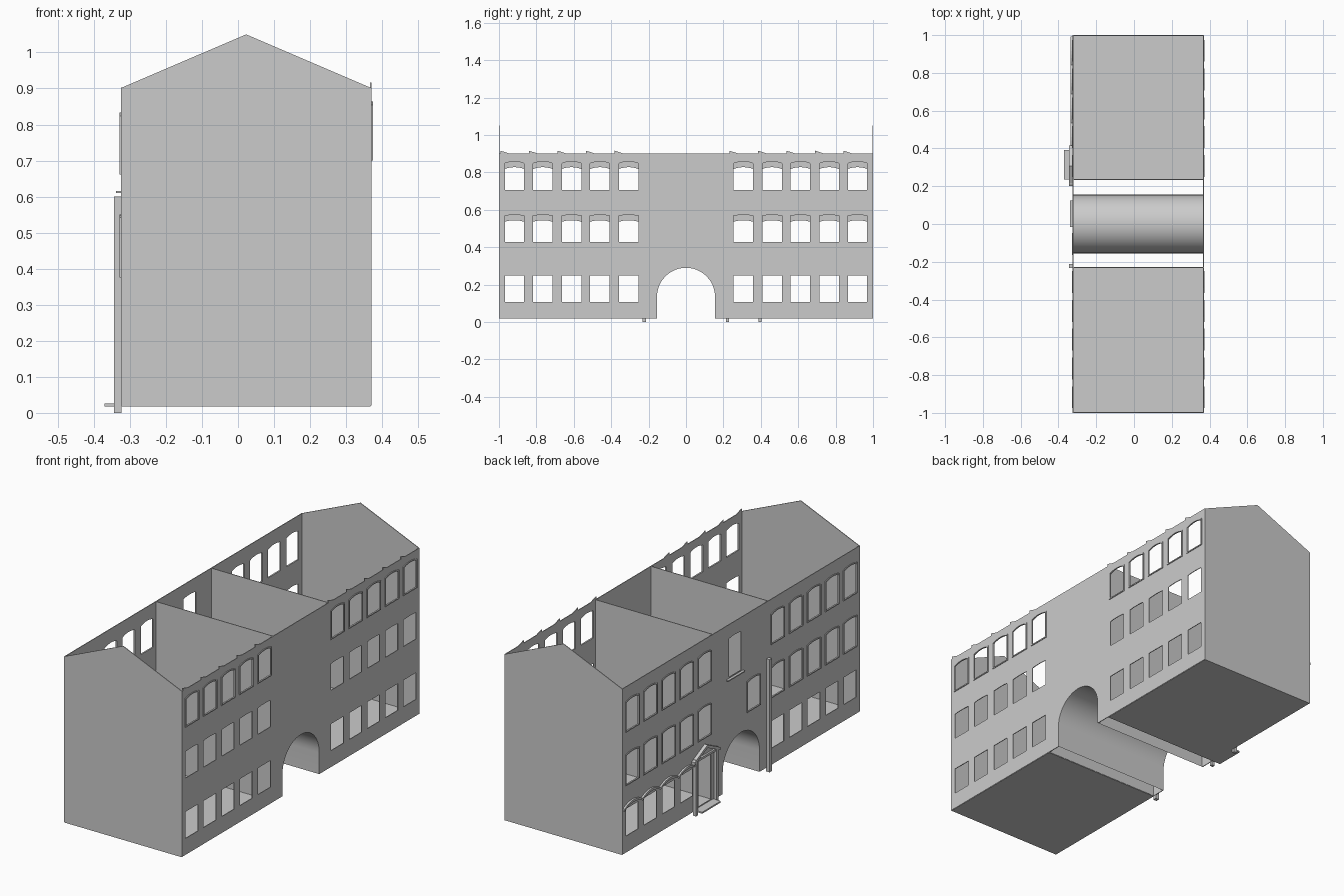
import bpy, bmesh
from math import sin, cos, pi
from mathutils import Matrix

if "Cube" in bpy.data.objects:
    bpy.data.objects.remove(bpy.data.objects["Cube"])

XL, XR = -0.323, 0.368          # wall planes
BASE, EAVE, RIDGE = 0.02, 0.902, 1.05
T = 0.004                       # wall thickness
AR, AZ = 0.155, 0.135           # passage radius and springing height
WIN = [0.307, 0.460, 0.612, 0.765, 0.917]
CENTRES = [-c for c in WIN] + WIN
HW = 0.052

# axis the panel faces -> columns for (u, v, normal)
AXES = {'X': ((0, 1, 0), (0, 0, 1), (1, 0, 0)),
        'Y': ((1, 0, 0), (0, 0, 1), (0, -1, 0)),
        'Z': ((1, 0, 0), (0, 1, 0), (0, 0, 1))}


def panel(name, loops, axis, pos, thick=T):
    """Flat filled outline(s); nested loops become holes."""
    cu = bpy.data.curves.new(name, 'CURVE')
    cu.dimensions, cu.fill_mode, cu.extrude = '2D', 'BOTH', thick / 2
    for pts in loops:
        s = cu.splines.new('POLY')
        s.points.add(len(pts) - 1)
        for p, (u, v) in zip(s.points, pts):
            p.co = (u, v, 0, 1)
        s.use_cyclic_u = True
    tmp = bpy.data.objects.new(name + "_tmp", cu)
    bpy.context.collection.objects.link(tmp)
    dg = bpy.context.evaluated_depsgraph_get()
    me = bpy.data.meshes.new_from_object(tmp.evaluated_get(dg))
    bpy.data.objects.remove(tmp)
    m = Matrix(AXES[axis]).transposed().to_4x4()
    m.translation = m.col[2].xyz * (-pos if axis == 'Y' else pos)
    me.transform(m)
    me.name = name
    ob = bpy.data.objects.new(name, me)
    bpy.context.collection.objects.link(ob)
    return ob


def box(name, x0, x1, y0, y1, z0, z1):
    return panel(name, [rect(x0, x1, y0, y1)], 'Z', (z0 + z1) / 2, z1 - z0)


def rect(a, b, c, d):
    return [(a, c), (b, c), (b, d), (a, d)]


def opening(c, z0, z1, rise=0.0, grow=0.0):
    """Window outline with a shallow arched head."""
    h, z0, z1 = HW + grow, z0 - grow, z1 + grow
    pts = [(c - h, z0), (c + h, z0)]
    n = 6 if rise else 1
    for i in range(n + 1):
        t = 1 - 2 * i / n
        pts.append((c + h * t, z1 - rise * t * t))
    return pts


def arch(n=24):
    return [(AR * cos(pi * i / n), AZ + AR * sin(pi * i / n)) for i in range(n + 1)]


# outline of a long wall including the passage notch
outline = ([(-1, BASE), (-AR, BASE)] + arch()[::-1] +
           [(AR, BASE), (1, BASE), (1, EAVE), (-1, EAVE)])

# right long wall
right_rows = [(0.107, 0.249, 0), (0.428, 0.572, 0.003), (0.706, 0.858, 0.010)]
holes = [opening(c, *r) for r in right_rows for c in CENTRES]
panel("right_wall", [outline] + holes, 'X', XR)
for c in CENTRES:
    r = right_rows[2]
    panel("right_window_frame", [opening(c, *r, grow=0.006), opening(c, *r)],
          'X', XR + T, T)
    # small wedge at the eaves over each window
    panel("eaves_wedge", [[(c - 0.075, 0.9), (c - 0.025, 0.9), (c - 0.075, 0.916)]],
          'X', XR, T)

# left long wall, with the entrance door and two stair windows
left_rows = [(0.107, 0.252, 0), (0.382, 0.544, 0.008), (0.667, 0.828, 0.010)]
DOOR = 0.308
holes = []
for k, r in enumerate(left_rows):
    for c in CENTRES:
        holes.append(opening(c, 0.03, 0.27) if k == 0 and c == WIN[0] else opening(c, *r))
stairs = [opening(0.052, 0.622, 0.832, 0.006), opening(-0.105, *left_rows[1])]
panel("left_wall", [outline] + holes + stairs, 'X', XL)
for r in left_rows[1:]:
    for c in CENTRES:
        panel("left_window_frame", [opening(c, *r, grow=0.006), opening(c, *r)],
              'X', XL - T, T)
panel("stair_window_frame", [opening(-0.105, *left_rows[1], grow=0.006), stairs[1]],
      'X', XL - T, T)
box("stair_window_sill", -0.338, XL, -0.015, 0.125, 0.610, 0.616)

# arched hoods over the ground windows beside the entrance
for c in WIN[1:]:
    n = 8
    top = [(c + 0.076 * (1 - 2 * i / n), 0.285 - 0.022 * (1 - 2 * i / n) ** 2)
           for i in range(n + 1)]
    panel("window_hood", [top + [(u, v - 0.012) for u, v in top[::-1]]],
          'X', XL - 0.006, 0.012)

# entrance porch: posts, pediment, step
for y in (0.222, 0.396):
    box("porch_post", -0.341, XL, y - 0.008, y + 0.008, 0.0, 0.30)
ped = [(DOOR - 0.108, 0.292), (DOOR, 0.345), (DOOR + 0.108, 0.292)]
panel("porch_pediment", [ped + [(u, v - 0.016) for u, v in ped[::-1]]], 'X', XL - 0.010, 0.020)
box("porch_lintel", -0.335, XL, 0.222, 0.396, 0.278, 0.290)
box("porch_step", -0.370, XL, 0.236, 0.392, 0.018, 0.026)

# tall pilaster on the other side of the passage
box("pilaster", -0.344, XL, -0.233, -0.213, 0.0, 0.60)

# gable ends and inner cross walls
gable = [(XL, BASE), (XR, BASE), (XR, EAVE), ((XL + XR) / 2, RIDGE), (XL, EAVE)]
for y in (-1, 1):
    panel("gable_end", [gable], 'Y', y * (1 - T / 2))
for y in (-0.23, 0.236):
    panel("cross_wall", [rect(XL, XR, BASE, EAVE)], 'Y', y)

# floors of the two halves
for y0, y1 in ((-1, -0.23), (0.236, 1)):
    panel("floor", [rect(XL, XR, y0, y1)], 'Z', BASE, T)

# barrel-vaulted passage
prof = [(AR, BASE)] + arch() + [(-AR, BASE)]
bm = bmesh.new()
a = [bm.verts.new((XL, y, z)) for y, z in prof]
b = [bm.verts.new((XR, y, z)) for y, z in prof]
for i in range(len(prof) - 1):
    f = bm.faces.new((a[i], a[i + 1], b[i + 1], b[i]))
    f.smooth = True
me = bpy.data.meshes.new("passage_vault")
bm.to_mesh(me)
bm.free()
bpy.context.collection.objects.link(bpy.data.objects.new("passage_vault", me))

# flat shading everywhere but the vault
for ob in bpy.data.objects:
    if ob.name != "passage_vault":
        for p in ob.data.polygons:
            p.use_smooth = False
